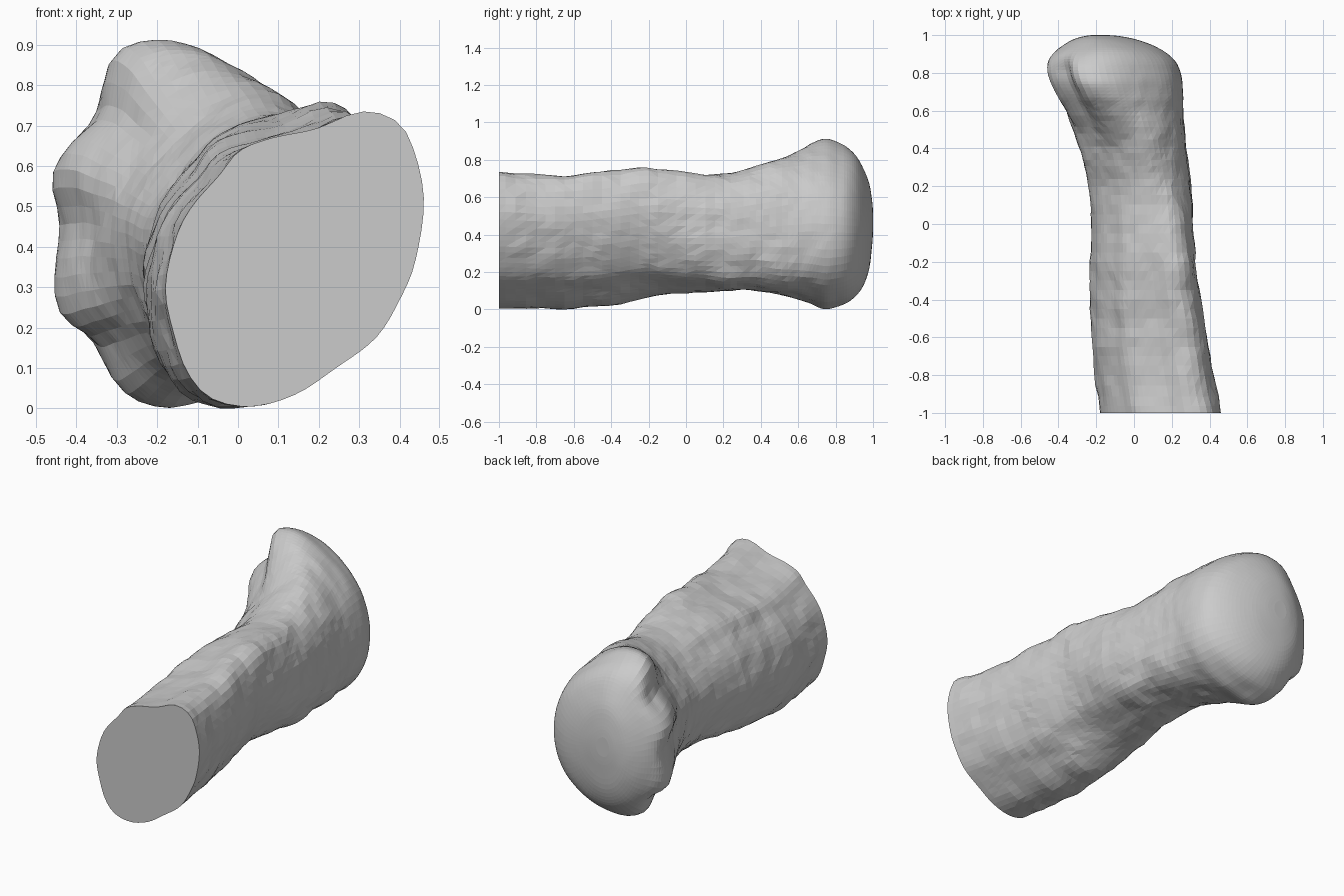
import bpy, bmesh, math
from mathutils import Vector, noise

if "Cube" in bpy.data.objects:
    bpy.data.objects.remove(bpy.data.objects["Cube"])

# Cross-section outlines (x, z): cut shaft end, neck and knobbly head
SHAFT = [(0.29, .735), (.36, .73), (.42, .68), (.46, .53), (.44, .37), (.40, .27),
         (.34, .175), (.24, .10), (.14, .035), (.03, .005), (-.07, .025), (-.13, .09),
         (-.165, .19), (-.185, .30), (-.16, .42), (-.12, .50), (-.05, .58), (0, .64),
         (.08, .672), (.19, .695)]
NECK = [(.08, .775), (.17, .725), (.235, .64), (.272, .51), (.28, .37), (.268, .25),
        (.215, .16), (.1, .113), (-.03, .1), (-.14, .125), (-.22, .19), (-.27, .28),
        (-.30, .39), (-.29, .49), (-.24, .575), (-.17, .65), (-.1, .715), (-.01, .77)]
HEAD = [(-.18, .915), (-.06, .87), (.07, .78), (.18, .66), (.235, .52), (.25, .39),
        (.23, .25), (.15, .13), (.02, .05), (-.09, .018), (-.2, 0), (-.30, .05),
        (-.345, .165), (-.42, .205), (-.445, .27), (-.44, .38), (-.415, .47),
        (-.46, .55), (-.44, .62), (-.38, .69), (-.325, .74), (-.33, .84), (-.29, .90)]

# Rows along the bone: y, x min, x max, z min, z max
ROWS = [(-1, -.18, .46, .005, .735), (-.8, -.205, .42, .004, .72),
        (-.6, -.23, .388, .006, .72), (-.4, -.23, .355, .025, .742),
        (-.2, -.228, .325, .065, .76), (0, -.222, .313, .085, .735),
        (.2, -.24, .30, .10, .722), (.34, -.275, .285, .105, .755),
        (.48, -.315, .27, .083, .80), (.60, -.36, .26, .05, .843),
        (.67, -.40, .26, .025, .89), (.74, -.438, .258, .003, .913),
        (.80, -.458, .247, .012, .90), (.86, -.455, .22, .035, .868),
        (.91, -.42, .165, .075, .82), (.95, -.37, .09, .13, .75),
        (.98, -.315, .0, .22, .67), (.995, -.26, -.08, .34, .58),
        (1.0, -.22, -.14, .41, .52)]
SIDES, STEPS = 64, 4


def spline(p0, p1, p2, p3, t):
    return [.5 * (2 * b + (c - a) * t + (2 * a - 5 * b + 4 * c - d) * t * t
                  + (3 * b - a - 3 * c + d) * t ** 3) for a, b, c, d in zip(p0, p1, p2, p3)]


def fit(pts):
    """Rescale an outline to the unit box -1..1."""
    los = [min(p[k] for p in pts) for k in (0, 1)]
    his = [max(p[k] for p in pts) for k in (0, 1)]
    return [[2 * (p[k] - los[k]) / (his[k] - los[k]) - 1 for k in (0, 1)] for p in pts]


def resample(outline):
    """Smooth an outline and pick SIDES points at even polar angles."""
    n = len(outline)
    dense = fit([spline(*[outline[(i + j) % n] for j in (-1, 0, 1, 2)], s / 12)
                 for i in range(n) for s in range(12)])
    polar = sorted((math.atan2(z, x) % math.tau, math.hypot(x, z)) for x, z in dense)
    polar = [(polar[-1][0] - math.tau, polar[-1][1])] + polar + [(polar[0][0] + math.tau, polar[0][1])]
    ring = []
    for k in range(SIDES):
        a = math.tau * k / SIDES
        for (a0, r0), (a1, r1) in zip(polar, polar[1:]):
            if a0 <= a <= a1:
                r = r0 + (r1 - r0) * (a - a0) / max(a1 - a0, 1e-9)
                ring.append((r * math.cos(a), r * math.sin(a)))
                break
    return ring


def relax(ring, rounds):
    for _ in range(rounds):
        ring = [[(ring[i - 1][k] + 2 * ring[i][k] + ring[(i + 1) % SIDES][k]) / 4 for k in (0, 1)]
                for i in range(SIDES)]
    return fit(ring)


def mix(a, b, t):
    return [[p[k] + (q[k] - p[k]) * t for k in (0, 1)] for p, q in zip(a, b)]


def ramp(v, lo, hi):
    t = max(0, min(1, (v - lo) / (hi - lo)))
    return t * t * (3 - 2 * t)


shaft, neck, head = resample(SHAFT), resample(NECK), relax(resample(HEAD), 1)
dome = relax(head, 30)

# Bone: loft the outlines along the rows, with a slightly rough surface
bm = bmesh.new()
rings = []
last = len(ROWS) - 1
for i in range(last * STEPS + 1):
    r = min(i // STEPS, last - 1)
    t = i / STEPS - r
    near = [ROWS[max(0, min(last, r + j))] for j in (-1, 0, 1, 2)]
    y, x0, x1, z0, z1 = spline(*near, t)
    shape = mix(mix(shaft, neck, ramp(y, -.3, .4)), head, ramp(y, .4, .74))
    shape = fit(mix(shape, dome, ramp(y, .8, .94)))
    ring = []
    for u, w in shape:
        p = Vector(((x0 + x1) / 2 + u * (x1 - x0) / 2, y, (z0 + z1) / 2 + w * (z1 - z0) / 2))
        rough = .011 * ramp(y, -1, -.9) * (1 - .8 * ramp(y, .5, .85))
        bump = rough * (noise.noise(p * 7) + .6 * noise.noise(p * 16))
        p += Vector((u, 0, w)) * bump
        p.z = max(0, p.z)
        ring.append(bm.verts.new(p))
    rings.append(ring)
for a, b in zip(rings, rings[1:]):
    for k in range(SIDES):
        m = (k + 1) % SIDES
        bm.faces.new((a[k], a[m], b[m], b[k]))
bmesh.ops.triangulate(bm, faces=bm.faces[:])

# Flat sawn end and closed tip
bm.faces.new(rings[0])
bm.faces.new(rings[-1])
bmesh.ops.recalc_face_normals(bm, faces=bm.faces[:])
mesh = bpy.data.meshes.new("bone_end")
bm.to_mesh(mesh)
bm.free()
bone = bpy.data.objects.new("bone_end", mesh)
bpy.context.collection.objects.link(bone)
